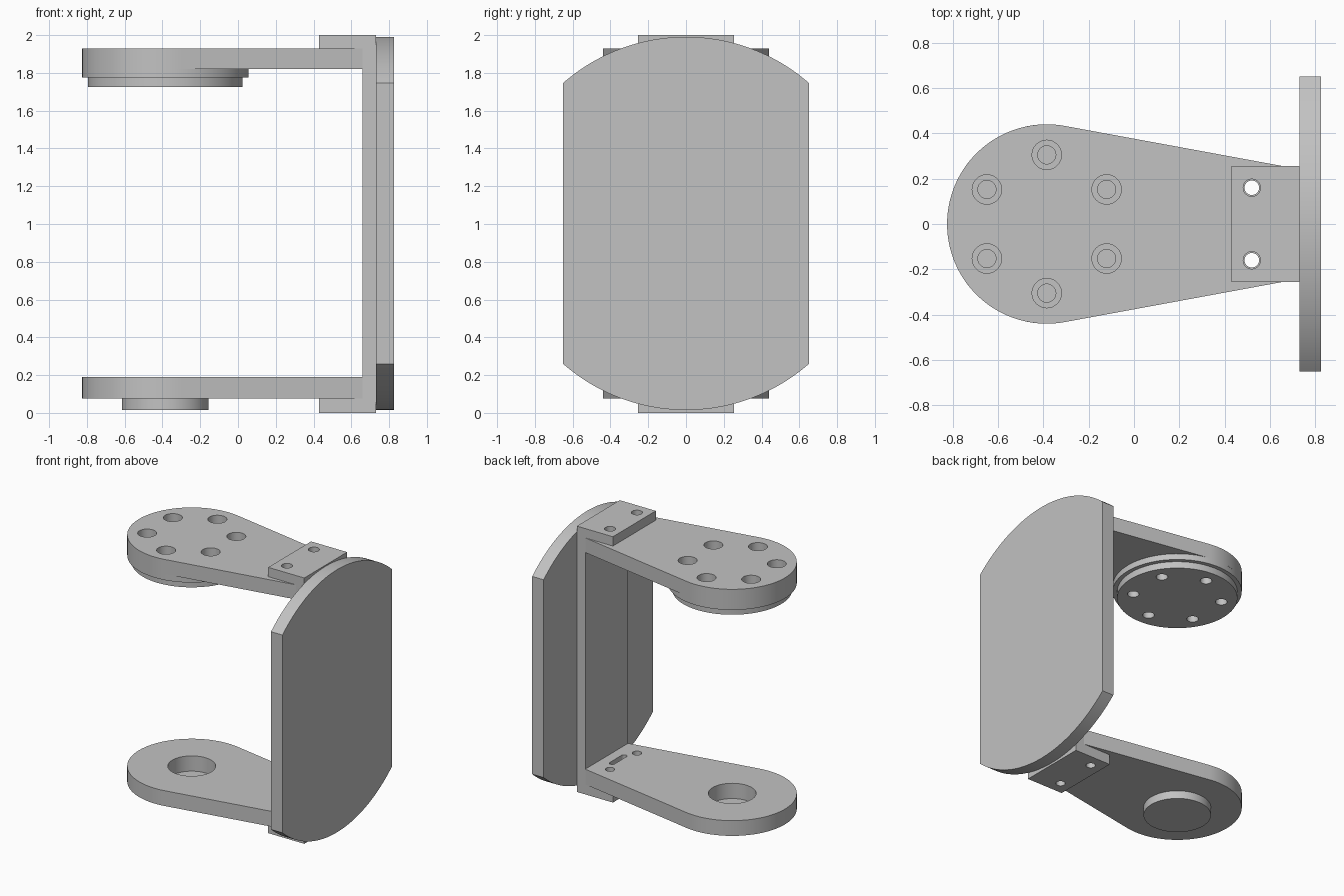
import bpy, bmesh
from math import sin, cos, acos, atan2, hypot, pi, radians, sqrt
from mathutils import Matrix

cube = bpy.data.objects.get("Cube")
if cube:
    bpy.data.objects.remove(cube)

grey = bpy.data.materials.new("light_grey")
grey.use_nodes = True
GREY = (0.54, 0.54, 0.54, 1)
grey.diffuse_color = GREY
grey.node_tree.nodes["Principled BSDF"].inputs["Base Color"].default_value = GREY

HUB_X, HUB_R = -0.385, 0.44      # round end of both arms
BAR_IN, BAR_OUT, BAR_W = 0.66, 0.73, 0.255


def prism(name, outline, low, high, matrix=Matrix()):
    """Extrude a counter-clockwise outline from low to high."""
    bm = bmesh.new()
    face = bm.faces.new([bm.verts.new((x, y, low)) for x, y in outline])
    top = bmesh.ops.extrude_face_region(bm, geom=[face])["geom"]
    bmesh.ops.translate(bm, vec=(0, 0, high - low),
                        verts=[v for v in top if isinstance(v, bmesh.types.BMVert)])
    bmesh.ops.transform(bm, matrix=matrix, verts=bm.verts)
    bmesh.ops.recalc_face_normals(bm, faces=bm.faces)
    mesh = bpy.data.meshes.new(name)
    bm.to_mesh(mesh)
    bm.free()
    mesh.materials.append(grey)
    obj = bpy.data.objects.new(name, mesh)
    bpy.context.collection.objects.link(obj)
    return obj


def arc(cx, cy, r, start, end, n):
    return [(cx + r * cos(start + (end - start) * i / n),
             cy + r * sin(start + (end - start) * i / n)) for i in range(n + 1)]


def circle(cx, cy, r, n=64):
    return arc(cx, cy, r, 0, 2 * pi, n)[:-1]


def rect(x0, x1, half):
    return [(x0, -half), (x1, -half), (x1, half), (x0, half)]


def cut(obj, cutters):
    """Subtract the cutters, bake the result and drop the cutters."""
    for c in cutters:
        c.hide_render = True
        mod = obj.modifiers.new("cut", 'BOOLEAN')
        mod.operation, mod.solver, mod.object = 'DIFFERENCE', 'EXACT', c
    graph = bpy.context.evaluated_depsgraph_get()
    baked = bpy.data.meshes.new_from_object(obj.evaluated_get(graph))
    obj.modifiers.clear()
    obj.data = baked
    for c in cutters:
        bpy.data.objects.remove(c)


def bolt_ring(r, low, high):
    return [prism("bolt_cutter", circle(HUB_X + 0.305 * cos(a), 0.305 * sin(a), r, 32), low, high)
            for a in (radians(30 + 60 * k) for k in range(6))]


def screw_pair(r, low, high):
    return [prism("screw_cutter", circle(0.52, y, r, 32), low, high) for y in (-0.16, 0.16)]


# Teardrop outline: round end with straight tangents to the bar
dx = BAR_IN - HUB_X
touch = atan2(BAR_W, dx) + acos(HUB_R / hypot(dx, BAR_W))
teardrop = arc(HUB_X, 0, HUB_R, touch, 2 * pi - touch, 72) + [(BAR_IN, -BAR_W), (BAR_IN, BAR_W)]

# Upper arm with thickened hub and stepped flange
upper_arm = prism("upper_arm", teardrop, 1.82, 1.93)
cut(upper_arm, bolt_ring(0.04, 1.7, 1.95) + bolt_ring(0.065, 1.84, 1.96)
    + screw_pair(0.038, 1.7, 2.1))
upper_hub = prism("upper_hub", circle(HUB_X, 0, HUB_R, 96), 1.775, 1.82)
cut(upper_hub, bolt_ring(0.04, 1.7, 1.9))
upper_flange = prism("upper_flange", circle(HUB_X, 0, 0.41, 96), 1.725, 1.775)
cut(upper_flange, bolt_ring(0.04, 1.7, 1.9))

# Lower arm with bearing pocket, cable slot and closed boss
lower_arm = prism("lower_arm", teardrop, 0.075, 0.19)
slot = (arc(0.565, 0.07, 0.02, 0, pi, 12) + arc(0.565, -0.07, 0.02, pi, 2 * pi, 12))
cut(lower_arm, [prism("pocket_cutter", circle(HUB_X, 0, 0.163), 0, 0.3),
                prism("slot_cutter", slot, 0.1, 0.3)] + screw_pair(0.032, -0.1, 0.3))
lower_boss = prism("lower_boss", circle(HUB_X, 0, 0.23), 0.015, 0.075)

# Upright bar and the clamp blocks over and under the arms
upright_bar = prism("upright_bar", rect(BAR_IN, BAR_OUT, BAR_W), 0.075, 1.93)
upper_block = prism("upper_block", rect(0.43, BAR_OUT, BAR_W), 1.93, 2.0)
cut(upper_block, screw_pair(0.038, 1.8, 2.1))
lower_block = prism("lower_block", rect(0.43, BAR_OUT, BAR_W), 0, 0.075)
cut(lower_block, screw_pair(0.032, -0.1, 0.2))

# Side plate: a disc trimmed by two upright edges (outline in y, z)
PLATE_R, PLATE_W, MID = 0.988, 0.65, 1.003
corner = acos(PLATE_W / PLATE_R)
outline = (arc(0, MID, PLATE_R, corner, pi - corner, 48)
           + arc(0, MID, PLATE_R, pi + corner, 2 * pi - corner, 48))
to_side = Matrix(((0, 0, 1, 0), (1, 0, 0, 0), (0, 1, 0, 0), (0, 0, 0, 1)))
side_plate = prism("side_plate", outline, BAR_OUT, 0.825, to_side)

# Smooth the round walls, keep the edges crisp
bpy.ops.object.select_all(action='DESELECT')
parts = [upper_arm, upper_hub, upper_flange, lower_arm, lower_boss,
         upright_bar, upper_block, lower_block, side_plate]
for part in parts:
    part.select_set(True)
bpy.context.view_layer.objects.active = upper_arm
bpy.ops.object.shade_smooth_by_angle(angle=radians(30))
